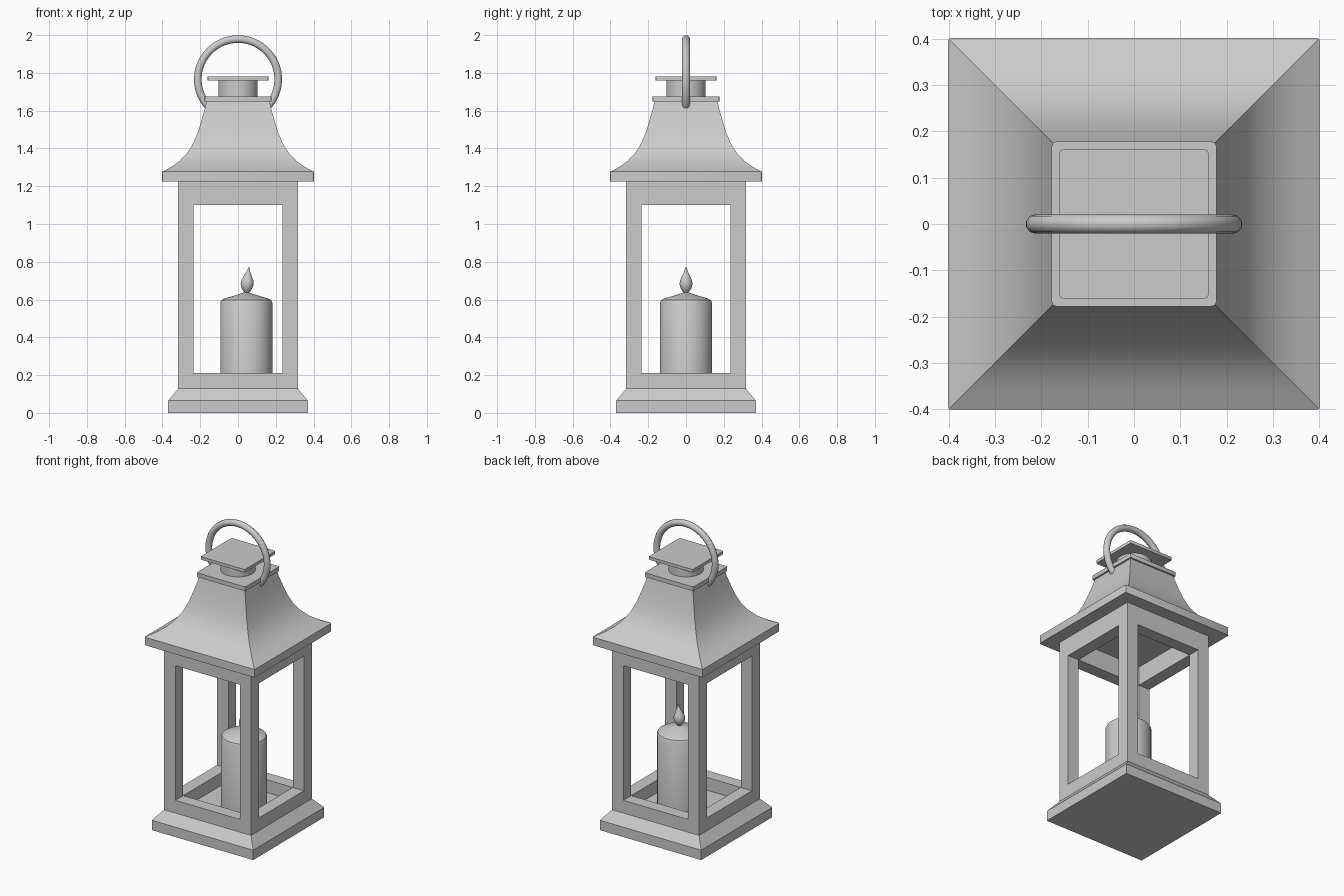
import bpy, bmesh
from math import sin, cos, pi, radians, sqrt

if "Cube" in bpy.data.objects:
    bpy.data.objects.remove(bpy.data.objects["Cube"])


def finish(name, bm, angle=30):
    bmesh.ops.recalc_face_normals(bm, faces=bm.faces)
    me = bpy.data.meshes.new(name)
    bm.to_mesh(me)
    bm.free()
    ob = bpy.data.objects.new(name, me)
    bpy.context.collection.objects.link(ob)
    smooth(ob, angle)
    return ob


def smooth(ob, angle):
    bpy.ops.object.select_all(action='DESELECT')
    ob.select_set(True)
    bpy.context.view_layer.objects.active = ob
    bpy.ops.object.shade_smooth_by_angle(angle=radians(angle))


def stack(name, profile, sides=4, x=0.0, lean=0.0, bevel=0.0):
    """Stack rings of (size, z); 4 sides makes squares of that half-width."""
    bm = bmesh.new()
    k = sqrt(2) if sides == 4 else 1.0
    z0, z1 = profile[0][1], profile[-1][1]
    rings = []
    for r, z in profile:
        cx = x + lean * ((z - z0) / (z1 - z0)) ** 2
        rings.append([bm.verts.new((cx + r * k * cos(2 * pi * (i + .5) / sides),
                                    r * k * sin(2 * pi * (i + .5) / sides), z))
                      for i in range(sides)])
    for a, b in zip(rings, rings[1:]):
        for i in range(sides):
            j = (i + 1) % sides
            bm.faces.new((a[i], a[j], b[j], b[i]))
    bm.faces.new(rings[0][::-1])
    bm.faces.new(rings[-1])
    if bevel:
        # round only the upright corner edges
        up = [e for e in bm.edges if abs(e.verts[0].co.z - e.verts[1].co.z) > 1e-4]
        bmesh.ops.bevel(bm, geom=up, offset=bevel, segments=2, profile=0.5,
                        affect='EDGES')
    return finish(name, bm)


def box(name, lo, hi):
    bm = bmesh.new()
    bmesh.ops.create_cube(bm, size=1)
    for v in bm.verts:
        v.co = [(lo[i] + hi[i]) / 2 + v.co[i] * (hi[i] - lo[i]) for i in range(3)]
    return finish(name, bm)


OUT, INN = 0.317, 0.235
FLOOR, EAVE = 0.128, 1.224

# Stepped base
stack("base", [(0.37, 0), (0.37, 0.065), (OUT, FLOOR)])

# Corner posts
for sx, nx in ((-1, "left"), (1, "right")):
    for sy, ny in ((-1, "front"), (1, "back")):
        xs, ys = sorted((sx * INN, sx * OUT)), sorted((sy * INN, sy * OUT))
        box(f"{ny}_{nx}_post", (xs[0], ys[0], FLOOR), (xs[1], ys[1], EAVE))

# Rails under and over each window
for level, z0, z1 in (("lower", FLOOR, 0.212), ("upper", 1.10, EAVE)):
    for s, nx, ny in ((-1, "left", "front"), (1, "right", "back")):
        a, b = sorted((s * INN, s * OUT))
        box(f"{level}_{ny}_rail", (-INN, a, z0), (INN, b, z1))
        box(f"{level}_{nx}_rail", (a, -INN, z0), (b, INN, z1))

# Flared roof with eave, cap plates and round neck
stack("eave", [(0.402, EAVE), (0.402, 1.277)], bevel=0.008)
stack("roof", [(0.400, 1.277), (0.352, 1.303), (0.308, 1.335), (0.268, 1.378),
               (0.238, 1.425), (0.211, 1.49), (0.190, 1.56), (0.176, 1.61),
               (0.167, 1.648)])
stack("cap_plate", [(0.178, 1.648), (0.178, 1.676)], bevel=0.01)
stack("vent_neck", [(0.105, 1.676), (0.105, 1.76)], 32)
stack("top_plate", [(0.161, 1.76), (0.161, 1.78)], bevel=0.008)

# Carrying ring, open at the bottom
cu = bpy.data.curves.new("carry_ring", 'CURVE')
cu.dimensions = '3D'
cu.bevel_depth = 0.021
cu.bevel_resolution = 3
cu.use_fill_caps = True
N = 40
sp = cu.splines.new('POLY')
sp.points.add(N)
for i, p in enumerate(sp.points):
    t = radians(-42 + 264 * i / N)
    p.co = (0.213 * cos(t), 0, 1.766 + 0.213 * sin(t), 1)
ring = bpy.data.objects.new("carry_ring", cu)
bpy.context.collection.objects.link(ring)
bpy.ops.object.select_all(action='DESELECT')
ring.select_set(True)
bpy.context.view_layer.objects.active = ring
bpy.ops.object.convert(target='MESH')
smooth(bpy.context.view_layer.objects.active, 50)

# Candle and flame, set slightly off centre
CX = 0.044
stack("candle", [(0.138, FLOOR), (0.138, 0.585), (0.132, 0.597), (0.115, 0.606),
                 (0.06, 0.622), (0.012, 0.638)], 32, CX)
stack("flame", [(0.012, 0.637), (0.020, 0.646), (0.030, 0.662), (0.035, 0.682),
                (0.032, 0.702), (0.022, 0.724), (0.011, 0.746), (0.002, 0.772)],
      16, CX + 0.003, lean=0.011)
